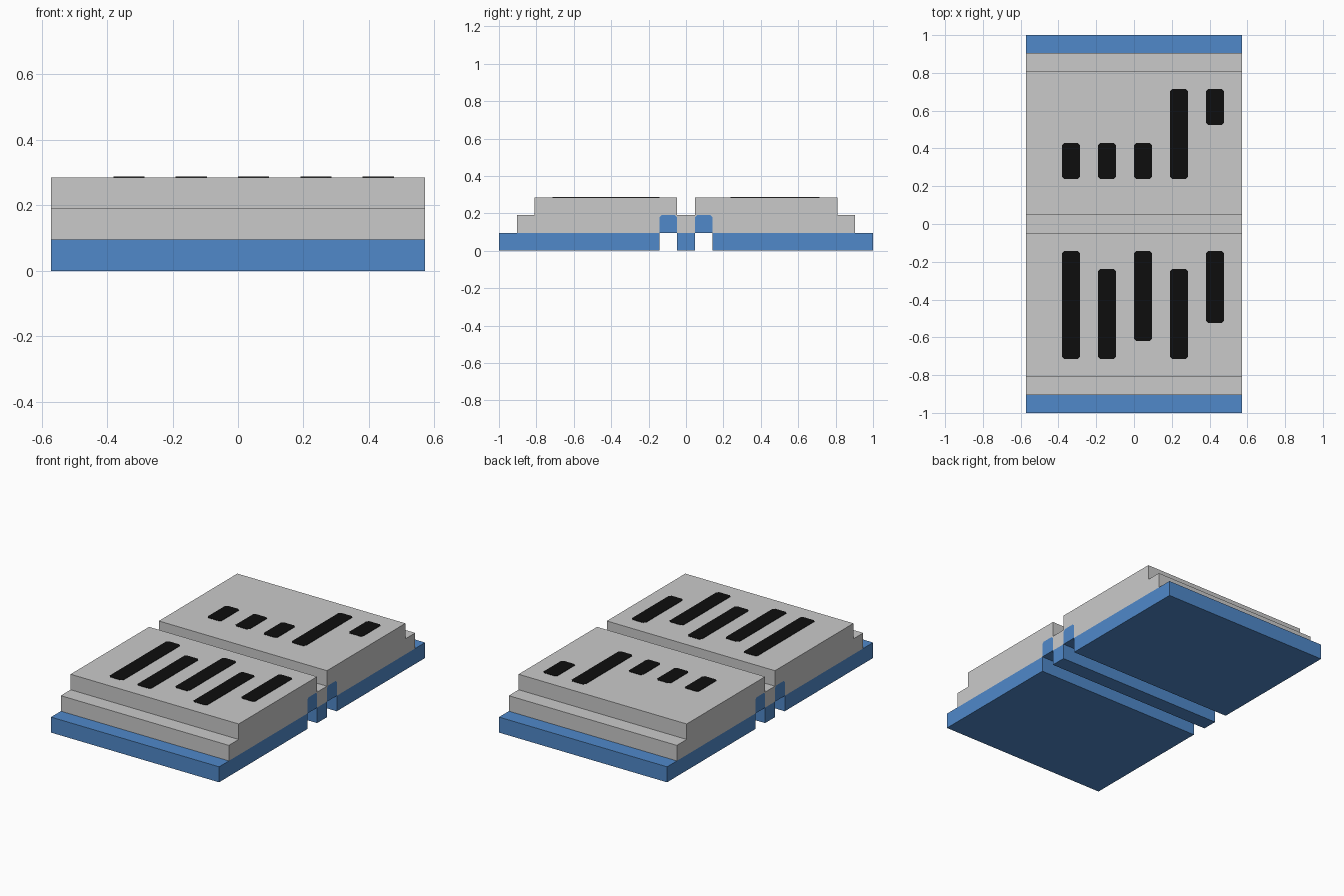
import bpy, bmesh

if "Cube" in bpy.data.objects:
    bpy.data.objects.remove(bpy.data.objects["Cube"])

U = 2 / 21            # grid module
HALF = 6 * U          # half width in x
C = 0.012             # small corner chamfer


def material(name, rgb):
    m = bpy.data.materials.new(name)
    m.diffuse_color = (*rgb, 1)
    m.use_nodes = True
    m.node_tree.nodes["Principled BSDF"].inputs["Base Color"].default_value = m.diffuse_color
    return m


BLUE = material("blue", (0.08, 0.25, 0.59))
GREY = material("light_grey", (0.59, 0.59, 0.59))
BLACK = material("black", (0.004, 0.004, 0.004))


def prism(name, points, depth, mat):
    """Extrude a closed outline of 3D points along the depth vector."""
    bm = bmesh.new()
    face = bm.faces.new([bm.verts.new(p) for p in points])
    ext = bmesh.ops.extrude_face_region(bm, geom=[face])
    verts = [v for v in ext["geom"] if isinstance(v, bmesh.types.BMVert)]
    bmesh.ops.translate(bm, verts=verts, vec=depth)
    bmesh.ops.recalc_face_normals(bm, faces=bm.faces)
    me = bpy.data.meshes.new(name)
    bm.to_mesh(me)
    bm.free()
    me.materials.append(mat)
    ob = bpy.data.objects.new(name, me)
    bpy.context.collection.objects.link(ob)
    return ob


def side_profile(name, yz, mat):
    return prism(name, [(-HALF, y, z) for y, z in yz], (2 * HALF, 0, 0), mat)


def box(name, y0, y1, z0, z1, mat):
    return side_profile(name, [(y0, z0), (y1, z0), (y1, z1), (y0, z1)], mat)


# Base: two large slabs and a central rail, separated by open grooves
box("base_slab_front", -10.5 * U, -1.5 * U, 0, U, BLUE)
box("base_slab_back", 1.5 * U, 10.5 * U, 0, U, BLUE)
box("base_rail", -0.5 * U, 0.5 * U, 0, U, BLUE)

# Strips above the grooves, flush with the body sides
strip = [(0.5 * U, U), (0.5 * U, 2 * U - C), (0.5 * U + C, 2 * U),
         (1.5 * U - C, 2 * U), (1.5 * U, 2 * U - C), (1.5 * U, U)]
side_profile("groove_strip_back", strip, BLUE)
side_profile("groove_strip_front", [(-y, z) for y, z in strip], BLUE)

# Stepped body with a channel on top and slots below for the strips
half = strip + [(9.5 * U, U), (9.5 * U, 2 * U), (8.5 * U, 2 * U),
                (8.5 * U, 3 * U), (0.5 * U, 3 * U), (0.5 * U + 0.0001, 2 * U + 0.0001)]
half[-1] = (0.5 * U, 2 * U)
side_profile("stepped_body", half + [(-y, z) for y, z in reversed(half)], GREY)

# Dark slot marks on the top: (column, y start, y end) in modules
SLOTS = [(-4, 2.5, 4.5), (-2, 2.5, 4.5), (0, 2.5, 4.5), (2, 2.5, 7.5), (4, 5.5, 7.5),
         (-4, -7.5, -1.5), (-2, -7.5, -2.5), (0, -6.5, -1.5), (2, -7.5, -2.5), (4, -5.5, -1.5)]
for i, (col, a, b) in enumerate(SLOTS):
    x0, x1, y0, y1 = col * U, (col + 1) * U, a * U, b * U
    outline = [(x0 + C, y0), (x1 - C, y0), (x1, y0 + C), (x1, y1 - C),
               (x1 - C, y1), (x0 + C, y1), (x0, y1 - C), (x0, y0 + C)]
    prism(f"slot_mark_{i + 1}", [(x, y, 3 * U - 0.001) for x, y in outline], (0, 0, 0.003), BLACK)
